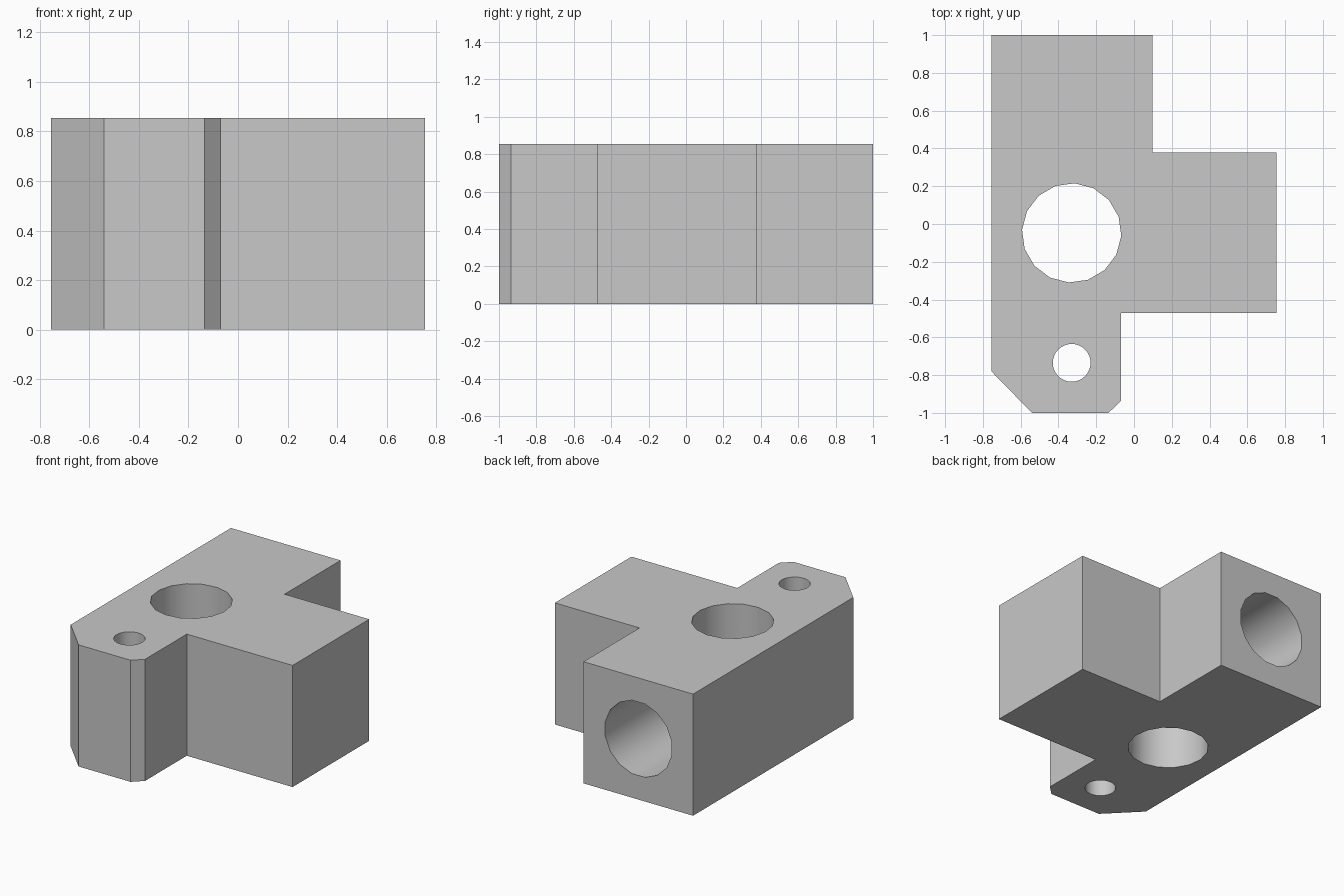
import bpy
import bmesh
from math import radians, pi
from mathutils import Matrix

cube = bpy.data.objects.get("Cube")
if cube:
    bpy.data.objects.remove(cube, do_unlink=True)

HEIGHT = 0.855
MID = HEIGHT / 2
CX, CY = -0.33, -0.047      # crossing point of the bore axes
BORE_R, DEPTH = 0.263, 0.64

grey = bpy.data.materials.new("light grey")
grey.use_nodes = True
colour = (0.58, 0.58, 0.58, 1)
grey.diffuse_color = colour
grey.node_tree.nodes["Principled BSDF"].inputs["Base Color"].default_value = colour


def add_object(name, bm):
    bmesh.ops.recalc_face_normals(bm, faces=bm.faces)
    mesh = bpy.data.meshes.new(name)
    bm.to_mesh(mesh)
    bm.free()
    mesh.materials.append(grey)
    obj = bpy.data.objects.new(name, mesh)
    bpy.context.collection.objects.link(obj)
    return obj


def cutter(name, centre, radius, length, sides, tilt=None, spin=0):
    """Cylinder along z, spun about its axis, then tilted and moved."""
    bm = bmesh.new()
    bmesh.ops.create_cone(bm, cap_ends=True, segments=sides, radius1=radius,
                          radius2=radius, depth=length)
    matrix = Matrix.Translation(centre)
    if tilt:
        matrix = matrix @ Matrix.Rotation(pi / 2, 4, tilt)
    bm.transform(matrix @ Matrix.Rotation(spin, 4, 'Z'))
    return add_object(name, bm)


# Block: chamfered T-shaped outline, extruded upward
outline = [(-0.755, 1), (-0.755, -0.78), (-0.54, -1), (-0.135, -1),
           (-0.068, -0.935), (-0.068, -0.472), (0.755, -0.472),
           (0.755, 0.378), (0.097, 0.378), (0.097, 1)]
bm = bmesh.new()
base = bm.faces.new([bm.verts.new((x, y, 0)) for x, y in outline])
top = bmesh.ops.extrude_face_region(bm, geom=[base])["geom"]
bmesh.ops.translate(bm, vec=(0, 0, HEIGHT),
                    verts=[v for v in top if isinstance(v, bmesh.types.BMVert)])
block = add_object("connector_block", bm)

# Two through holes from above, two blind bores in the arm ends
half = pi / 16
cutters = [
    cutter("main_hole_cutter", (CX, CY, MID), BORE_R, 2, 16, spin=radians(-3.5)),
    cutter("small_hole_cutter", (CX, -0.735, MID), 0.1, 2, 32),
    cutter("side_bore_cutter", (0.755, CY, MID), BORE_R, 2 * DEPTH, 16, 'Y', half),
    cutter("back_bore_cutter", (CX, 1, MID), BORE_R, 2 * DEPTH, 16, 'X', half),
]

bpy.ops.object.select_all(action='DESELECT')
block.select_set(True)
bpy.context.view_layer.objects.active = block
for tool in cutters:
    mod = block.modifiers.new(tool.name, 'BOOLEAN')
    mod.operation = 'DIFFERENCE'
    mod.solver = 'EXACT'
    mod.object = tool
    bpy.ops.object.modifier_apply(modifier=mod.name)
for tool in cutters:
    bpy.data.objects.remove(tool, do_unlink=True)

# Smooth hole walls, crisp block edges
bpy.ops.object.shade_smooth_by_angle(angle=radians(30))
